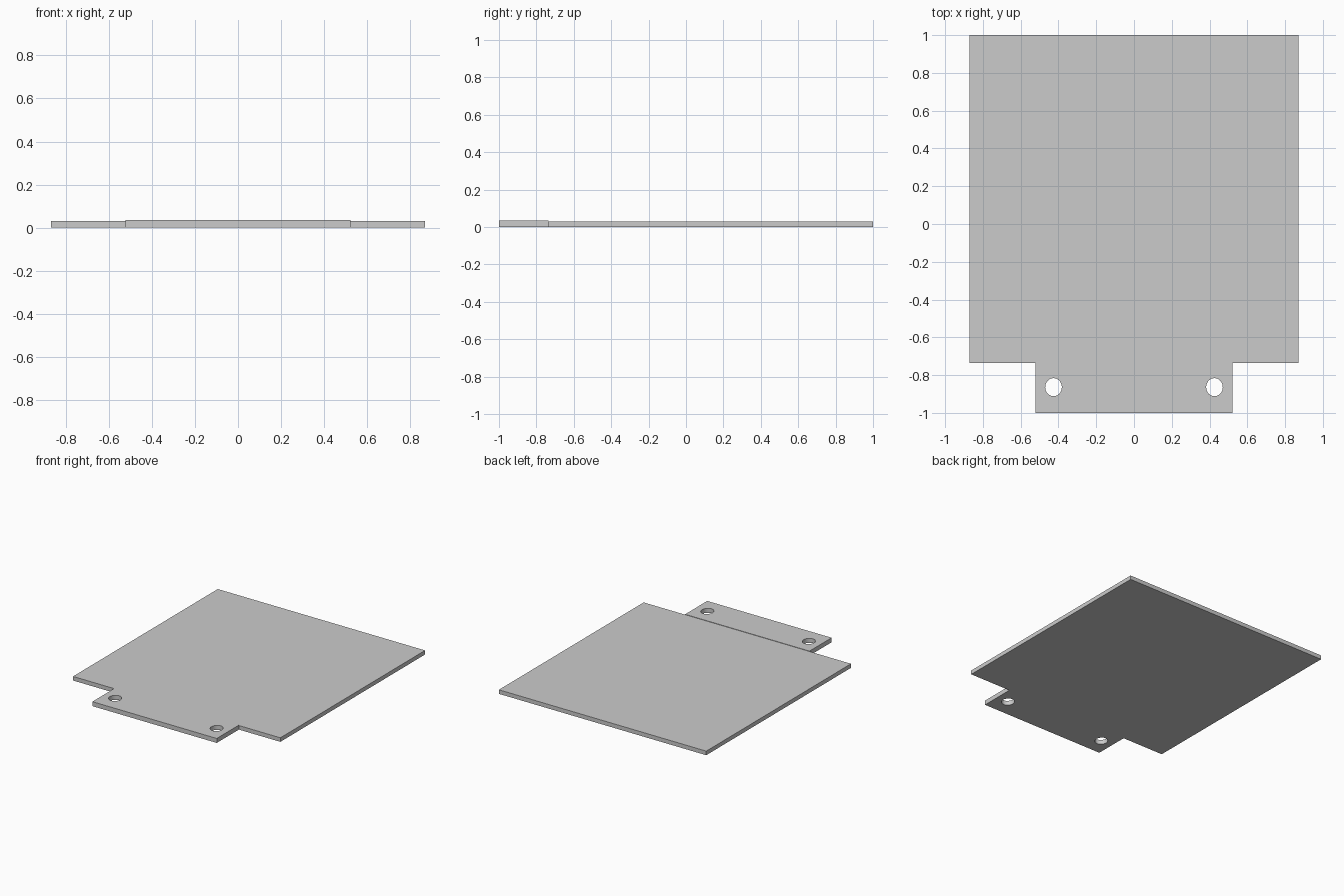
import bpy

if "Cube" in bpy.data.objects:
    bpy.data.objects.remove(bpy.data.objects["Cube"])

PLATE_TOP, TAB_TOP = 0.031, 0.034
SEAM_Y = -0.735


def box(name, x, y0, y1, height):
    bpy.ops.mesh.primitive_cube_add(size=1, location=(0, (y0 + y1) / 2, height / 2))
    ob = bpy.context.object
    ob.name = name
    ob.scale = (2 * x, y1 - y0, height)
    bpy.ops.object.transform_apply(location=True, rotation=False, scale=True)
    return ob


# Main flat panel
box("panel", 0.87, SEAM_Y, 1.0, PLATE_TOP)

# Narrow mounting tab, very slightly thicker than the panel
tab = box("mounting_tab", 0.522, -1.0, SEAM_Y, TAB_TOP)

# Slightly oval screw holes through the tab
for side, label in ((-1, "left"), (1, "right")):
    bpy.ops.mesh.primitive_cylinder_add(vertices=32, radius=1, depth=0.2,
                                        location=(side * 0.426, -0.864, 0.017))
    cutter = bpy.context.object
    cutter.name = "hole_cutter_" + label
    cutter.scale = (0.044, 0.048, 1)
    bpy.ops.object.transform_apply(location=False, rotation=False, scale=True)
    cutter.hide_render = True
    cutter.hide_set(True)
    mod = tab.modifiers.new("hole_" + label, 'BOOLEAN')
    mod.operation = 'DIFFERENCE'
    mod.solver = 'EXACT'
    mod.object = cutter

# Smooth hole walls, keep the edges sharp
bpy.ops.object.select_all(action='DESELECT')
bpy.context.view_layer.objects.active = tab
tab.select_set(True)
for mod in list(tab.modifiers):
    bpy.ops.object.modifier_apply(modifier=mod.name)
bpy.ops.object.shade_smooth_by_angle()
for ob in [o for o in bpy.data.objects if o.name.startswith("hole_cutter")]:
    bpy.data.objects.remove(ob)
